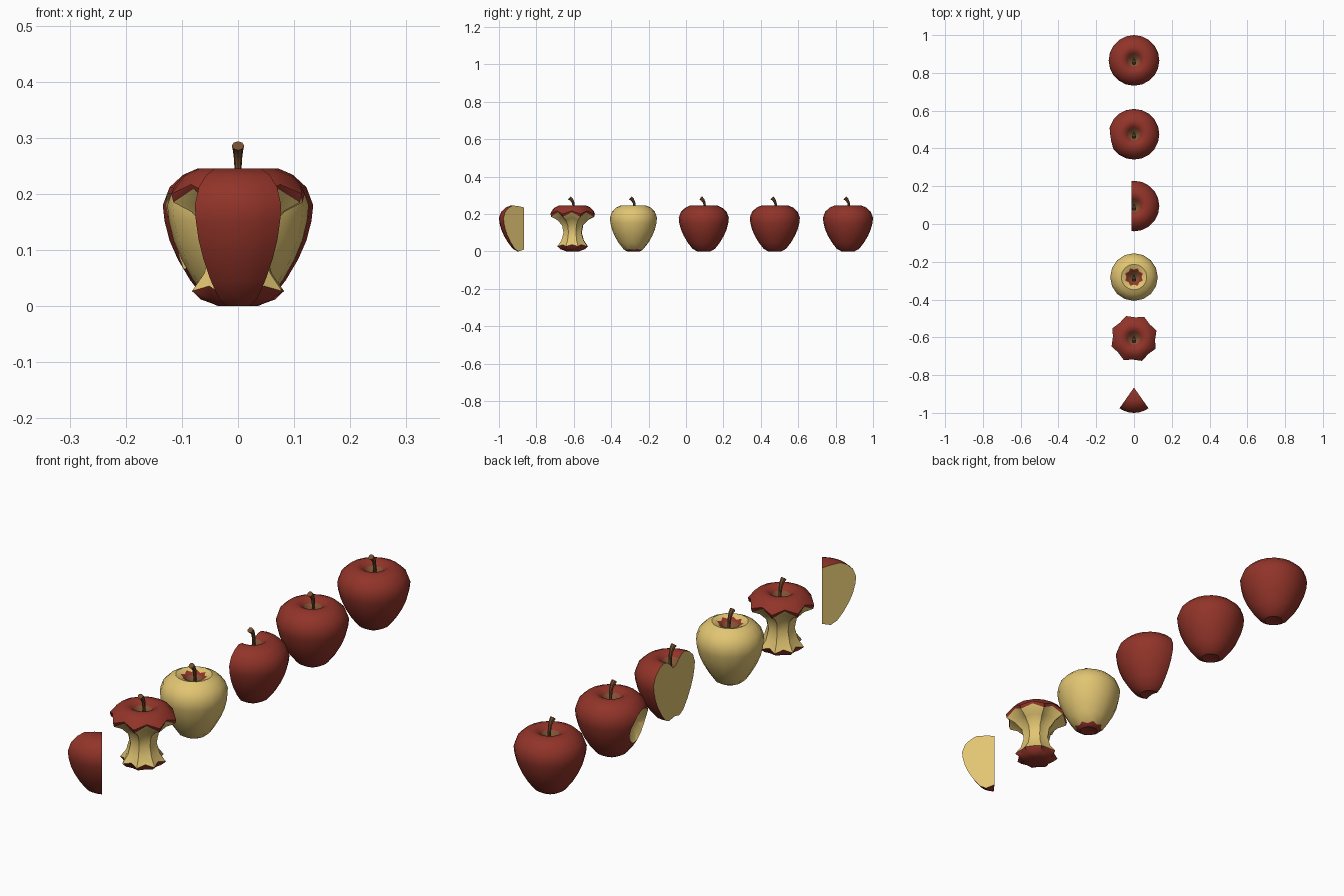
import bpy, bmesh, math
from mathutils import Vector

if "Cube" in bpy.data.objects:
    bpy.data.objects.remove(bpy.data.objects["Cube"])


def mat(name, rgb):
    m = bpy.data.materials.new(name)
    m.diffuse_color = (*rgb, 1)
    m.use_nodes = True
    m.node_tree.nodes["Principled BSDF"].inputs["Base Color"].default_value = m.diffuse_color
    return m


RED, CREAM, HOLLOW, STEM = range(4)
MATS = [mat("red_skin", (0.285, 0.034, 0.022)), mat("cream_flesh", (0.76, 0.56, 0.17)),
        mat("brown_hollow", (0.21, 0.085, 0.035)), mat("brown_stem", (0.19, 0.078, 0.028))]

# apple profile (radius, height) from the stem hollow down to the base
APPLE = [(0, .2), (.016, .208), (.033, .229), (.05, .242), (.072, .2455), (.098, .234),
         (.122, .212), (.134, .18), (.131, .152), (.122, .117), (.107, .083), (.085, .046),
         (.06, .014), (.035, 0), (0, .01)]


def finish(name, bm, angle=40):
    bmesh.ops.recalc_face_normals(bm, faces=bm.faces)
    me = bpy.data.meshes.new(name)
    bm.to_mesh(me)
    bm.free()
    for m in MATS:
        me.materials.append(m)
    ob = bpy.data.objects.new(name, me)
    bpy.context.collection.objects.link(ob)
    smooth(ob, angle)
    return ob


def smooth(ob, angle=40):
    bpy.ops.object.select_all(action='DESELECT')
    bpy.context.view_layer.objects.active = ob
    ob.select_set(True)
    bpy.ops.object.shade_smooth_by_angle(angle=math.radians(angle))


def lathe(y, profile, segs, rule, start=0.0, sweep=360.0):
    """Turn profile(i) round a vertical axis at y; rule(ring) gives the colour."""
    bm = bmesh.new()
    closed = sweep >= 360
    first = profile(0)
    poles = {j: bm.verts.new((0, y, p[1])) for j, p in enumerate(first) if p[0] == 0}
    cols = []
    for i in range(segs if closed else segs + 1):
        a = math.radians(start + sweep * i / segs)
        cols.append([poles[j] if j in poles else
                     bm.verts.new((r * math.cos(a), y + r * math.sin(a), z))
                     for j, (r, z) in enumerate(profile(i))])
    for i in range(segs):
        c, d = cols[i], cols[(i + 1) % len(cols)]
        for j in range(len(first) - 1):
            vs = list(dict.fromkeys((c[j], c[j + 1], d[j + 1], d[j])))
            bm.faces.new(vs).material_index = rule(j)
    if not closed:                       # flat cut sides
        for c in (cols[0], cols[-1]):
            bm.faces.new(c).material_index = CREAM
    return bm


def stem(name, y):
    """Short hooked stalk, wider at its cut end."""
    bm = bmesh.new()
    rings = []
    for dy, z, r, tilt in [(.006, .195, .006, 0), (.006, .235, .006, 0), (.003, .26, .007, .3),
                           (-.006, .277, .009, .6), (-.017, .286, .011, .8)]:
        ring = []
        for k in range(8):
            a = k * math.tau / 8
            s = r * math.sin(a)
            ring.append(bm.verts.new((r * math.cos(a), y + dy + s * math.cos(tilt),
                                      z + s * math.sin(tilt))))
        rings.append(ring)
    for a, b in zip(rings, rings[1:]):
        for k in range(8):
            bm.faces.new((a[k], a[(k + 1) % 8], b[(k + 1) % 8], b[k]))
    bm.faces.new(rings[0])
    bm.faces.new(rings[-1])
    for f in bm.faces:
        f.material_index = STEM
    finish(name, bm)


def skin(j):
    return HOLLOW if j < 2 else RED


# whole apple
finish("whole_apple", lathe(.866, lambda i: APPLE, 20, skin))

# bitten apple
bitten = finish("bitten_apple", lathe(.475, lambda i: APPLE, 20, skin))
az, R = math.radians(190), .09
centre = Vector((.165 * math.cos(az), .475 + .165 * math.sin(az), .122))
bpy.ops.mesh.primitive_ico_sphere_add(subdivisions=3, radius=R, location=centre)
cutter = bpy.context.object
cutter.hide_render = True
mod = bitten.modifiers.new("bite", 'BOOLEAN')
mod.operation, mod.solver, mod.object = 'DIFFERENCE', 'EXACT', cutter
smooth(bitten)
bpy.ops.object.modifier_apply(modifier="bite")
bpy.data.objects.remove(cutter)
for p in bitten.data.polygons:
    if (p.center - centre).length < R:
        p.material_index = CREAM
smooth(bitten)

# half apple, cut flat on the left
bm = lathe(.095, lambda i: APPLE, 20, skin)
cut = bmesh.ops.bisect_plane(bm, geom=bm.verts[:] + bm.edges[:] + bm.faces[:],
                             plane_co=(-.014, 0, 0), plane_no=(-1, 0, 0), clear_outer=True)
edges = [e for e in cut["geom_cut"] if isinstance(e, bmesh.types.BMEdge)]
for f in bmesh.ops.edgeloop_fill(bm, edges=edges)["faces"]:
    f.material_index = CREAM
finish("half_apple", bm)


# peeled apple with ragged skin left at both ends
def peeled(i):
    p = [(r * .94, z) for r, z in APPLE]
    p[3] = (.05, .241) if i % 2 else (.04, .235)
    p[12] = (.058, .013) if i % 2 else (.048, .008)
    return p


finish("peeled_apple", lathe(-.281, peeled, 16,
                             lambda j: HOLLOW if j < 2 else RED if j < 3 or j > 11 else CREAM))


# eaten core with eight bite scallops: corners alternate with hollows
def core(i):
    rim = ([(.1, .233), (.126, .2), (.122, .185), (.088, .168), (.06, .14), (.052, .1),
            (.064, .058), (.087, .027), (.07, .012)] if i % 2 else
           [(.095, .235), (.112, .217), (.107, .209), (.075, .18), (.052, .14), (.047, .1),
            (.055, .066), (.069, .036), (.06, .012)])
    return APPLE[:5] + rim + APPLE[-2:]


finish("apple_core", lathe(-.606, core, 16,
                           lambda j: HOLLOW if j < 2 else CREAM if 6 < j < 12 else RED, start=-3))

# apple slice
SLICE = [(0, .235), (.03, .241)] + APPLE[4:]
finish("apple_slice", lathe(-.866, lambda i: SLICE, 6, lambda j: RED, start=-125, sweep=70))

# stems
for part, y in [("whole", .866), ("bitten", .475), ("half", .095), ("peeled", -.281), ("core", -.606)]:
    stem(part + "_stem", y)
